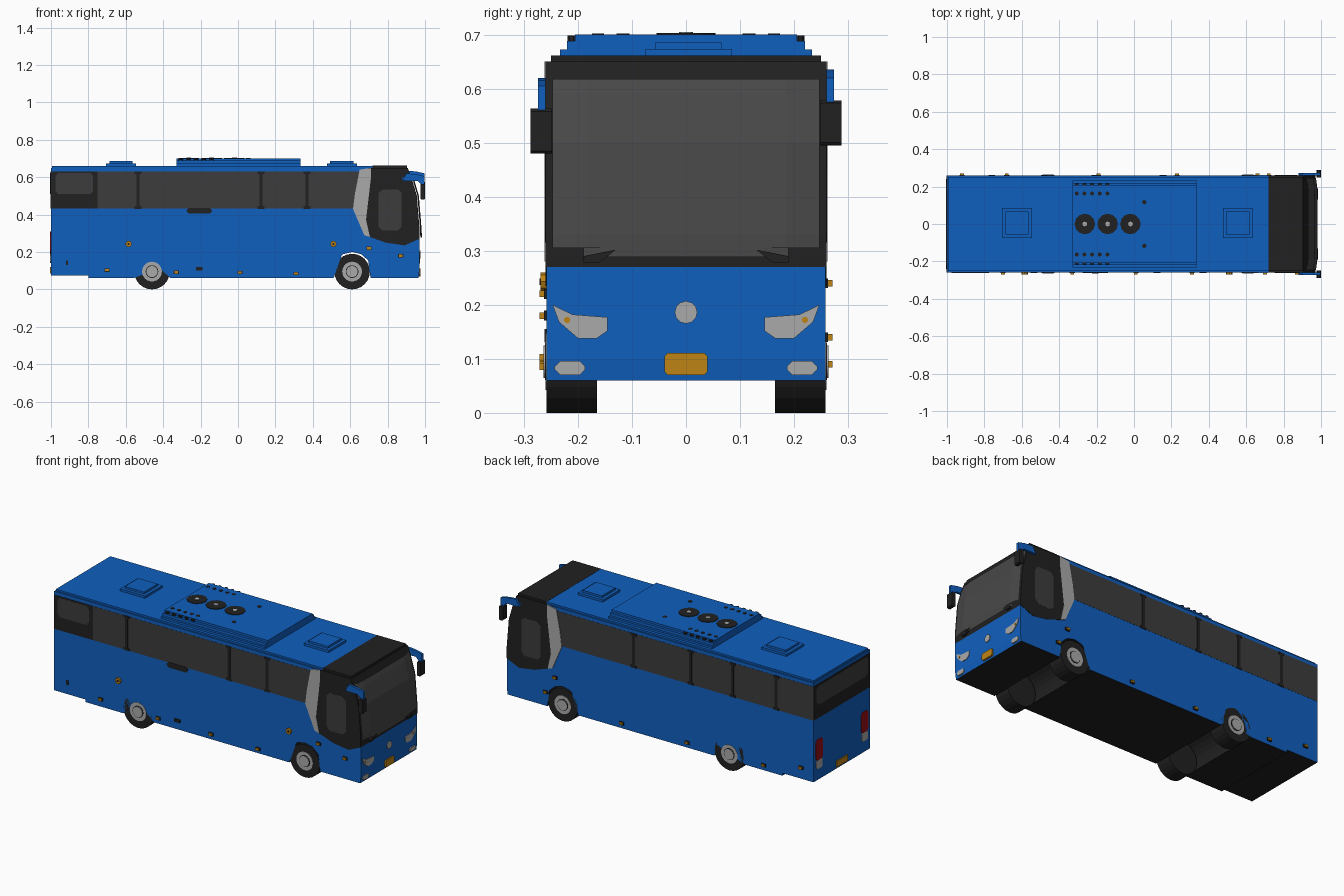
import bpy, bmesh
from math import cos, sin, pi, radians

if "Cube" in bpy.data.objects:
    bpy.data.objects.remove(bpy.data.objects["Cube"])


def material(name, rgb):
    m = bpy.data.materials.new(name)
    m.use_nodes = True
    m.diffuse_color = (*rgb, 1)
    m.node_tree.nodes["Principled BSDF"].inputs["Base Color"].default_value = (*rgb, 1)
    return m


BLUE = material("body blue", (0.005, 0.115, 0.52))
DARK = material("trim black", (0.015, 0.015, 0.015))
GLASS = material("side glass", (0.045, 0.045, 0.045))
SCREEN = material("windscreen glass", (0.065, 0.065, 0.065))
SILVER = material("silver", (0.4, 0.4, 0.4))
AMBER = material("amber", (0.52, 0.23, 0.008))
RED = material("tail red", (0.32, 0.005, 0.008))

SIDE = 0.258
WHEELS = (-0.46, 0.61)
HUB_Z = 0.095


def finish(name, bm, *mats):
    bmesh.ops.recalc_face_normals(bm, faces=bm.faces)
    me = bpy.data.meshes.new(name)
    bm.to_mesh(me)
    bm.free()
    for m in mats:
        me.materials.append(m)
    ob = bpy.data.objects.new(name, me)
    bpy.context.collection.objects.link(ob)
    return ob


def prism(name, pts, axis, lo, hi, *mats):
    """Extrude a 2D outline along an axis from lo to hi."""
    place = {"x": lambda a, b, d: (d, a, b),
             "y": lambda a, b, d: (a, d, b),
             "z": lambda a, b, d: (a, b, d)}[axis]
    bm = bmesh.new()
    ends = [[bm.verts.new(place(a, b, d)) for a, b in pts] for d in (lo, hi)]
    n = len(pts)
    for i in range(n):
        j = (i + 1) % n
        bm.faces.new((ends[0][i], ends[0][j], ends[1][j], ends[1][i]))
    caps = [bm.faces.new(e) for e in ends]
    bmesh.ops.triangulate(bm, faces=caps)
    return finish(name, bm, *mats)


def rect(a0, a1, b0, b1, c=0):
    """Rectangle outline with corners cut by c."""
    if not c:
        return [(a0, b0), (a1, b0), (a1, b1), (a0, b1)]
    return [(a0 + c, b0), (a1 - c, b0), (a1, b0 + c), (a1, b1 - c),
            (a1 - c, b1), (a0 + c, b1), (a0, b1 - c), (a0, b0 + c)]


def disc(a, b, r, n=24):
    return [(a + r * cos(2 * pi * i / n), b + r * sin(2 * pi * i / n)) for i in range(n)]


def side_plate(name, pts, s, t, mat):
    """Thin plate on the side wall; s is +1 for left, -1 for right."""
    return prism(name, pts, "y", s * (SIDE - 0.003), s * (SIDE + t), mat)


# Body shell: side profile with through wheel arches
def arch(x):
    return [(x + 0.105 * cos(radians(a)), HUB_Z + 0.105 * sin(radians(a)))
            for a in (199.5 - 219 * i / 16 for i in range(17))]


nose = [(0.97, 0.27), (0.97, 0.33), (0.956, 0.5), (0.93, 0.59), (0.907, 0.65)]
profile = ([(-1, 0.075), (-0.8, 0.075), (-0.8, 0.06)] + arch(WHEELS[0]) + arch(WHEELS[1])
           + [(0.965, 0.06), (0.97, 0.1)] + nose + [(0.72, 0.65), (-1, 0.65)])
body = prism("body_shell", profile, "y", -SIDE, SIDE, BLUE, DARK)
for f in body.data.polygons:
    n, c = f.normal, f.center
    in_arch = c.z < 0.21 and min(abs(c.x - w) for w in WHEELS) < 0.106
    if abs(n.y) < 0.9 and (n.z < -0.3 or in_arch or (n.x > 0.5 and c.z > 0.27)
                           or (c.z > 0.64 and c.x > 0.72)):
        f.material_index = 1

# Roof panels
prism("roof_panel", rect(-0.995, 0.72, -0.25, 0.25), "z", 0.645, 0.66, BLUE)
prism("front_roof_cap", rect(0.72, 0.903, -0.25, 0.25), "z", 0.645, 0.661, DARK)

# Roof cooling unit, hatches, fans and vents
for i, (hw, top) in enumerate(((0.233, 0.672), (0.22, 0.688), (0.205, 0.7))):
    prism(f"roof_unit_{i}", rect(-0.33, 0.335, -hw, hw), "z", 0.655, top, BLUE)
for name, x in (("rear", -0.625), ("front", 0.555)):
    for i, (r, top) in enumerate(((0.08, 0.673), (0.062, 0.685))):
        prism(f"{name}_hatch_{i}", rect(x - r, x + r, 0.005 - r, 0.005 + r), "z", 0.655, top, BLUE)
for i in range(3):
    x = -0.263 + 0.122 * i
    prism(f"fan_{i}", disc(x, 0, 0.055, 12), "z", 0.695, 0.703, DARK)
    prism(f"fan_hub_{i}", disc(x, 0, 0.013, 8), "z", 0.695, 0.705, SILVER)
for s in (-1, 1):
    prism("unit_bolt", disc(0.055, s * 0.117, 0.012, 8), "z", 0.695, 0.702, DARK)
    for i in range(5):
        x = -0.306 + 0.041 * i
        prism("roof_vent", disc(x, s * 0.163, 0.011, 8), "z", 0.695, 0.702, DARK)
        prism("edge_vent", disc(x, s * 0.208, 0.011, 8), "z", 0.68, 0.698, DARK)

# Side glazing, pillars and cab trim
cab = [(0.71, 0.65)] + nose[::-1] + [(0.89, 0.235), (0.79, 0.25), (0.705, 0.28), (0.67, 0.44)]
blade = [(0.65, 0.64), (0.71, 0.65), (0.71, 0.59), (0.67, 0.44), (0.705, 0.28),
         (0.675, 0.29), (0.615, 0.43), (0.625, 0.51)]
for s, label, pillars in ((-1, "right", (-0.535, 0.123, 0.369)),
                          (1, "left", (-0.76, -0.48, -0.21, 0.155))):
    side_plate(f"{label}_window_band", rect(-1, 0.68, 0.433, 0.63), s, 0.001, GLASS)
    side_plate(f"{label}_cab_trim", cab, s, 0.002, DARK)
    side_plate(f"{label}_silver_blade", blade, s, 0.004, SILVER)
    side_plate(f"{label}_cab_window", rect(0.752, 0.875, 0.315, 0.535, 0.02), s, 0.003, GLASS)
    for x in pillars:
        side_plate(f"{label}_pillar", rect(x - 0.009, x + 0.009, 0.435, 0.63), s, 0.003, DARK)
        for z in (0.438, 0.624):
            side_plate(f"{label}_pillar_foot", rect(x - 0.018, x + 0.018, z - 0.007, z + 0.007),
                       s, 0.003, DARK)
side_plate("right_rear_panel", rect(-1, -0.75, 0.433, 0.63), -1, 0.002, DARK)
side_plate("right_rear_window", rect(-0.975, -0.775, 0.51, 0.622, 0.015), -1, 0.003, GLASS)
side_plate("right_window_catch", rect(-0.275, -0.14, 0.405, 0.436, 0.012), -1, 0.003, DARK)
side_plate("right_filler", rect(-0.225, -0.19, 0.102, 0.12), -1, 0.006, DARK)
side_plate("right_rear_latch", rect(-0.92, -0.908, 0.13, 0.155), -1, 0.004, DARK)

# Side marker lamps
for s, spots in ((-1, ((-0.7, 0.103), (-0.33, 0.092), (0.01, 0.09), (0.31, 0.085),
                       (0.7, 0.22), (0.87, 0.18))),
                 (1, ((-0.92, 0.14), (-0.68, 0.09), (-0.19, 0.09), (0.23, 0.09),
                      (0.66, 0.24), (0.72, 0.14)))):
    for x, z in spots:
        side_plate("marker_base", rect(x - 0.014, x + 0.014, z - 0.009, z + 0.009), s, 0.005, DARK)
        side_plate("marker_lamp", rect(x - 0.01, x + 0.01, z - 0.006, z + 0.006), s, 0.013, AMBER)
for x in (-0.585, 0.51):
    side_plate("turn_lamp", disc(x, 0.243, 0.017, 8), -1, 0.011, AMBER)
    side_plate("turn_lamp_bulb", disc(x, 0.243, 0.006, 8), -1, 0.013, DARK)


# Windscreen: bowed strip following the nose profile
def nose_x(z):
    for (x0, z0), (x1, z1) in zip(nose, nose[1:]):
        if z <= z1:
            return x0 + (x1 - x0) * (z - z0) / (z1 - z0)
    return nose[-1][0]


def screen(name, zs, hw, lift, mat):
    bm = bmesh.new()
    rows = [[bm.verts.new((nose_x(z) + lift + b, y * hw, z))
             for y, b in ((-1, 0), (-0.75, 0.008), (0.75, 0.008), (1, 0))] for z in zs]
    for r0, r1 in zip(rows, rows[1:]):
        for i in range(3):
            bm.faces.new((r0[i], r0[i + 1], r1[i + 1], r1[i]))
    return finish(name, bm, mat)


screen("windscreen", (0.305, 0.33, 0.5, 0.59, 0.618), 0.247, 0.003, SCREEN)
screen("windscreen_lower", (0.288, 0.305), 0.19, 0.003, SCREEN)
for s in (-1, 1):
    prism("wiper", [(s * 0.19, 0.278), (s * 0.16, 0.278), (s * 0.13, 0.302), (s * 0.19, 0.29)],
          "x", 0.975, 0.984, DARK)

# Front lamps, badge disc and plate
lamp = [(0.247, 0.2), (0.21, 0.182), (0.145, 0.177), (0.145, 0.152),
        (0.165, 0.138), (0.2, 0.138), (0.235, 0.168)]
for s, label in ((-1, "right"), (1, "left")):
    prism(f"{label}_headlamp", [(s * y, z) for y, z in lamp], "x", 0.96, 0.974, SILVER)
    prism(f"{label}_indicator", disc(s * 0.22, 0.172, 0.006, 8), "x", 0.96, 0.976, AMBER)
    prism(f"{label}_fog_lamp", [(s * y, z) for y, z in rect(0.187, 0.243, 0.07, 0.096, 0.01)],
          "x", 0.955, 0.973, SILVER)
prism("nose_disc", disc(0, 0.186, 0.021, 12), "x", 0.96, 0.975, SILVER)
prism("front_plate", rect(-0.04, 0.04, 0.07, 0.111, 0.006), "x", 0.955, 0.977, AMBER)

# Rear window, tail lamps and plate
prism("rear_trim", rect(-SIDE, SIDE, 0.433, 0.63), "x", -1.002, -0.99, DARK)
prism("rear_window", rect(-0.235, 0.235, 0.51, 0.622, 0.015), "x", -1.004, -0.99, GLASS)
for s, label in ((-1, "right"), (1, "left")):
    prism(f"{label}_tail_lamp", [(s * y, z) for y, z in rect(0.175, 0.24, 0.19, 0.31, 0.015)],
          "x", -1.004, -0.99, RED)
    prism(f"{label}_reverse_lamp", [(s * y, z) for y, z in rect(0.18, 0.235, 0.14, 0.19, 0.008)],
          "x", -1.004, -0.99, SILVER)
prism("rear_plate", rect(-0.05, 0.05, 0.085, 0.12), "x", -1.006, -0.99, AMBER)

# Mirrors on curved-down arms
for s, label, z in ((-1, "right", 0.48), (1, "left", 0.495)):
    y0, y1 = sorted((s * 0.26, s * 0.274))
    arm = [(0.88, z + 0.1), (0.9, z + 0.14), (0.955, z + 0.135), (0.998, z + 0.125),
           (0.998, z + 0.07), (0.98, z + 0.08), (0.96, z + 0.1)]
    prism(f"{label}_mirror_arm", arm, "y", y0, y1, BLUE)
    prism(f"{label}_mirror_mount", rect(0.88, 0.91, z + 0.1, z + 0.12), "y",
          s * 0.25, s * 0.262, BLUE)
    y0, y1 = sorted((s * 0.248, s * 0.288))
    prism(f"{label}_mirror", rect(0.975, 1.0, z, z + 0.083, 0.005), "y", y0, y1, DARK)

# Wheels
for s, label in ((-1, "right"), (1, "left")):
    for x, end in zip(WHEELS, ("rear", "front")):
        for part, r, inner, outer, mat in (("tyre", 0.095, 0.165, 0.258, DARK),
                                           ("rim", 0.053, 0.25, 0.26, SILVER),
                                           ("rim_groove", 0.034, 0.25, 0.261, DARK),
                                           ("hub", 0.03, 0.25, 0.264, SILVER)):
            prism(f"{end}_{label}_{part}", disc(x, HUB_Z, r), "y", s * inner, s * outer, mat)
